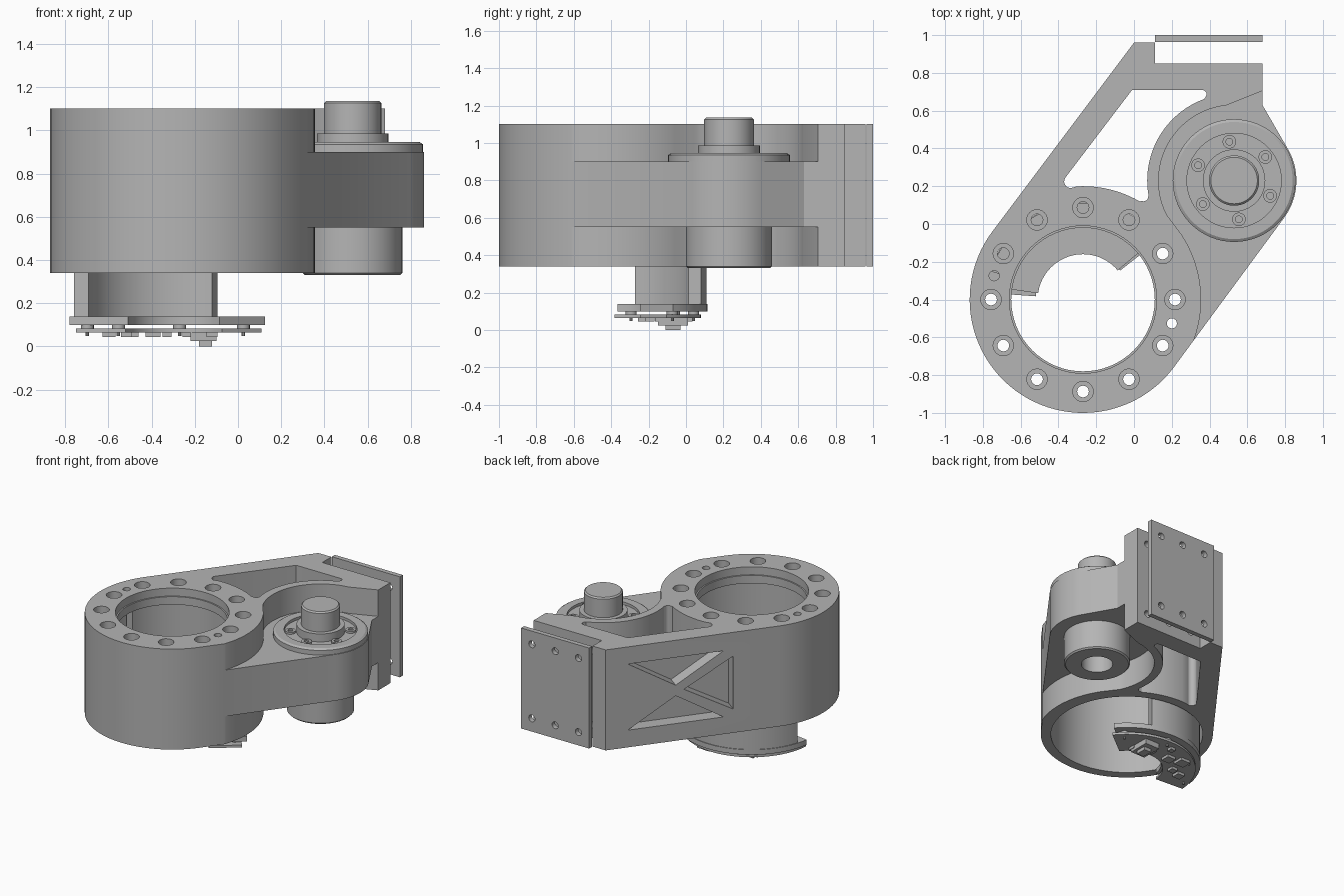
import bpy, bmesh
from math import sin, cos, radians, pi
from mathutils import Matrix, Vector

if "Cube" in bpy.data.objects:
    bpy.data.objects.remove(bpy.data.objects["Cube"])

GREY = (0.46, 0.46, 0.46, 1)
grey = bpy.data.materials.new("machined_grey")
grey.use_nodes = True
grey.diffuse_color = GREY
grey.node_tree.nodes["Principled BSDF"].inputs["Base Color"].default_value = GREY

RING = (-0.27, -0.40)    # axis of the large ring
HUB = (0.53, 0.23)       # axis of the motor
LOW, TOP = 0.34, 1.10    # body height range


def arc(c, r, a0, a1, steps=24):
    angles = [radians(a0 + (a1 - a0) * i / steps) for i in range(steps + 1)]
    return [(c[0] + r * cos(a), c[1] + r * sin(a)) for a in angles]


def polar(c, r, a):
    return arc(c, r, a, a, 1)[0]


def prism(name, points, z0, z1, matrix=None):
    """Extrude a flat outline between two heights."""
    bm = bmesh.new()
    face = bm.faces.new([bm.verts.new((x, y, z0)) for x, y in points])
    ext = bmesh.ops.extrude_face_region(bm, geom=[face])
    verts = [v for v in ext["geom"] if isinstance(v, bmesh.types.BMVert)]
    bmesh.ops.translate(bm, verts=verts, vec=(0, 0, z1 - z0))
    if matrix:
        bm.transform(matrix)
    bmesh.ops.recalc_face_normals(bm, faces=bm.faces)
    mesh = bpy.data.meshes.new(name)
    bm.to_mesh(mesh)
    bm.free()
    mesh.materials.append(grey)
    obj = bpy.data.objects.new(name, mesh)
    bpy.context.collection.objects.link(obj)
    return obj


def disc(name, c, r, z0, z1, steps=64, matrix=None):
    return prism(name, arc(c, r, 0, 360, steps)[:-1], z0, z1, matrix)


def box(name, x, y, sx, sy, z0, z1):
    return prism(name, [(x - sx / 2, y - sy / 2), (x + sx / 2, y - sy / 2),
                        (x + sx / 2, y + sy / 2), (x - sx / 2, y + sy / 2)], z0, z1)


def sector(name, r0, r1, a0, a1, z0, z1):
    return prism(name, arc(RING, r1, a0, a1, 40) + arc(RING, r0, a1, a0, 40), z0, z1)


def lathe(name, c, profile, steps=64):
    """Spin a closed radius/height profile about a vertical axis."""
    bm = bmesh.new()
    rows = []
    for i in range(steps):
        a = 2 * pi * i / steps
        rows.append([bm.verts.new((c[0] + r * cos(a), c[1] + r * sin(a), z)) for r, z in profile])
    for i in range(steps):
        p, q = rows[i], rows[(i + 1) % steps]
        for j in range(len(profile)):
            k = (j + 1) % len(profile)
            bm.faces.new((p[j], q[j], q[k], p[k]))
    bmesh.ops.remove_doubles(bm, verts=bm.verts, dist=1e-5)
    bmesh.ops.recalc_face_normals(bm, faces=bm.faces)
    mesh = bpy.data.meshes.new(name)
    bm.to_mesh(mesh)
    bm.free()
    mesh.materials.append(grey)
    obj = bpy.data.objects.new(name, mesh)
    bpy.context.collection.objects.link(obj)
    return obj


def cut(obj, cutters):
    for c in cutters:
        mod = obj.modifiers.new("cut", "BOOLEAN")
        mod.operation, mod.solver, mod.object = "DIFFERENCE", "EXACT", c
    bpy.context.view_layer.update()
    done = bpy.data.meshes.new_from_object(obj.evaluated_get(bpy.context.evaluated_depsgraph_get()))
    obj.modifiers.clear()
    obj.data = done
    for c in cutters:
        bpy.data.objects.remove(c)


# Body: one outline round ring, side wall, mounting block and motor housing
outline = (arc(RING, 0.6, 143.1, 323.6, 48) + arc(HUB, 0.33, -36.4, 30)
           + [(0.68, 0.63), (0.68, 0.85), (0.11, 0.85), (0.11, 0.96), (0, 0.96)])
body = prism("body", outline, LOW, TOP)

# Clearance round the motor, above and below the middle web
clearance = (arc(RING, 0.625, -40, 33) + arc(HUB, 0.4, 207, 96)
             + [(0.68, 0.705), (1.2, 0.705), (1.2, -0.95), (0.25, -0.95)])
cuts = [prism("cutter", clearance, 0.90, 1.3), prism("cutter", clearance, 0.2, 0.55)]

# Through pocket between wall, block, motor and ring
pocket = (arc((-0.335, 0.225), 0.035, 270, 145, 6) + [(-0.01, 0.71), (0.36, 0.71)]
          + arc((0.36, 0.685), 0.025, 80, 0, 4) + arc(HUB, 0.46, 110, 190)
          + arc((0.05, 0.145), 0.025, 0, -110, 5) + arc(RING, 0.6, 60, 93, 12))
cuts.append(prism("cutter", pocket, 0.2, 1.3))

# Ring bore, stepped lip, counterbored bolt holes and dowel holes
cuts += [disc("cutter", RING, 0.53, 0.2, 0.98), disc("cutter", RING, 0.38, 0.9, 1.3),
         disc("cutter", RING, 0.39, 1.04, 1.3)]
for i in range(12):
    p = polar(RING, 0.487, 30 * i)
    cuts += [disc("cutter", p, 0.031, 0.9, 1.3, 20), disc("cutter", p, 0.054, 1.05, 1.3, 24)]
cuts += [disc("cutter", polar(RING, 0.487, a), 0.027, 0.9, 1.3, 16) for a in (165, 345)]

# Triangular lightening recesses in the side wall
wall = Matrix(((-0.6, 0, -0.8, 0), (-0.8, 0, 0.6, 0.96), (0, 1, 0, 0), (0, 0, 0, 1)))
t0, t1, z0, z1 = 0.09, 0.92, 0.47, 0.97
tm, zm = (t0 + t1) / 2, (z0 + z1) / 2
for tri in ([(t0, z0 + .05), (t0, z1 - .05), (tm - .06, zm)],
            [(t1, z0 + .05), (t1, z1 - .05), (tm + .06, zm)],
            [(t0 + .07, z0), (t1 - .07, z0), (tm, zm - .04)],
            [(t0 + .07, z1), (t1 - .07, z1), (tm, zm + .04)]):
    cuts.append(prism("cutter", tri, -0.1, 0.1, wall))


# Mounting holes, shared by the block and the loose plate
def mount_holes(y0, y1):
    along_y = Matrix.Rotation(radians(90), 4, "X")
    return [disc("cutter", (x, z), 0.026, -y1, -y0, 20, along_y)
            for x in (0.2, 0.395, 0.59) for z in (0.44, 1.0)]


cut(body, cuts + mount_holes(0.77, 0.9))
plate = box("mounting_plate", 0.395, 0.982, 0.57, 0.036, LOW, TOP)
cut(plate, mount_holes(0.9, 1.1))

# Motor: flange with recess, hub and output shaft
lathe("motor_flange", HUB, [(0, 0.89), (0.325, 0.89), (0.325, 0.935), (0.31, 0.945), (0.25, 0.945),
                            (0.25, 0.925), (0.165, 0.925), (0.165, 0.985), (0, 0.985)])
lathe("motor_shaft", HUB, [(0, 0.96), (0.133, 0.96), (0.133, 1.125), (0.123, 1.135), (0, 1.135)])
lathe("motor_can", HUB, [(0.11, 0.56), (0.23, 0.56), (0.23, 0.34), (0.22, 0.33),
                         (0.11, 0.33)])
for i in range(6):
    p = polar(HUB, 0.207, 37 + 60 * i)
    lathe("flange_screw", p, [(0, 0.92), (0.036, 0.92), (0.036, 0.94), (0.018, 0.94),
                              (0.018, 0.93), (0, 0.93)], 20)

# Curved bracket hanging under the ring with its carrier and circuit board
sector("bracket_shell", 0.44, 0.51, 70, 163, 0.13, 0.985)
sector("carrier_plate", 0.24, 0.515, 40, 172, 0.10, 0.138)
sector("circuit_board", 0.25, 0.48, 38, 176, 0.065, 0.083)
for a in (48, 90, 130, 166):
    disc("standoff", polar(RING, 0.44, a), 0.03, 0.08, 0.105, 16)
    disc("standoff_pin", polar(RING, 0.44, a), 0.008, 0.048, 0.07, 10)

# Board components
for a, r, s in ((60, 0.30, 0.05), (82, 0.31, 0.06), (98, 0.42, 0.04), (112, 0.33, 0.07),
                (125, 0.40, 0.08), (140, 0.32, 0.05), (152, 0.37, 0.06)):
    x, y = polar(RING, r, a)
    box("chip", x, y, s, s, 0.045, 0.07)
box("connector_base", -0.16, -0.07, 0.12, 0.16, 0.025, 0.07)
box("connector_plug", -0.15, -0.07, 0.06, 0.08, 0.0, 0.03)

# Smooth curved walls, keep real edges crisp
bpy.ops.object.select_all(action="DESELECT")
for obj in bpy.context.scene.objects:
    if obj.type == "MESH":
        obj.select_set(True)
        bpy.context.view_layer.objects.active = obj
bpy.ops.object.shade_smooth_by_angle(angle=radians(25))
